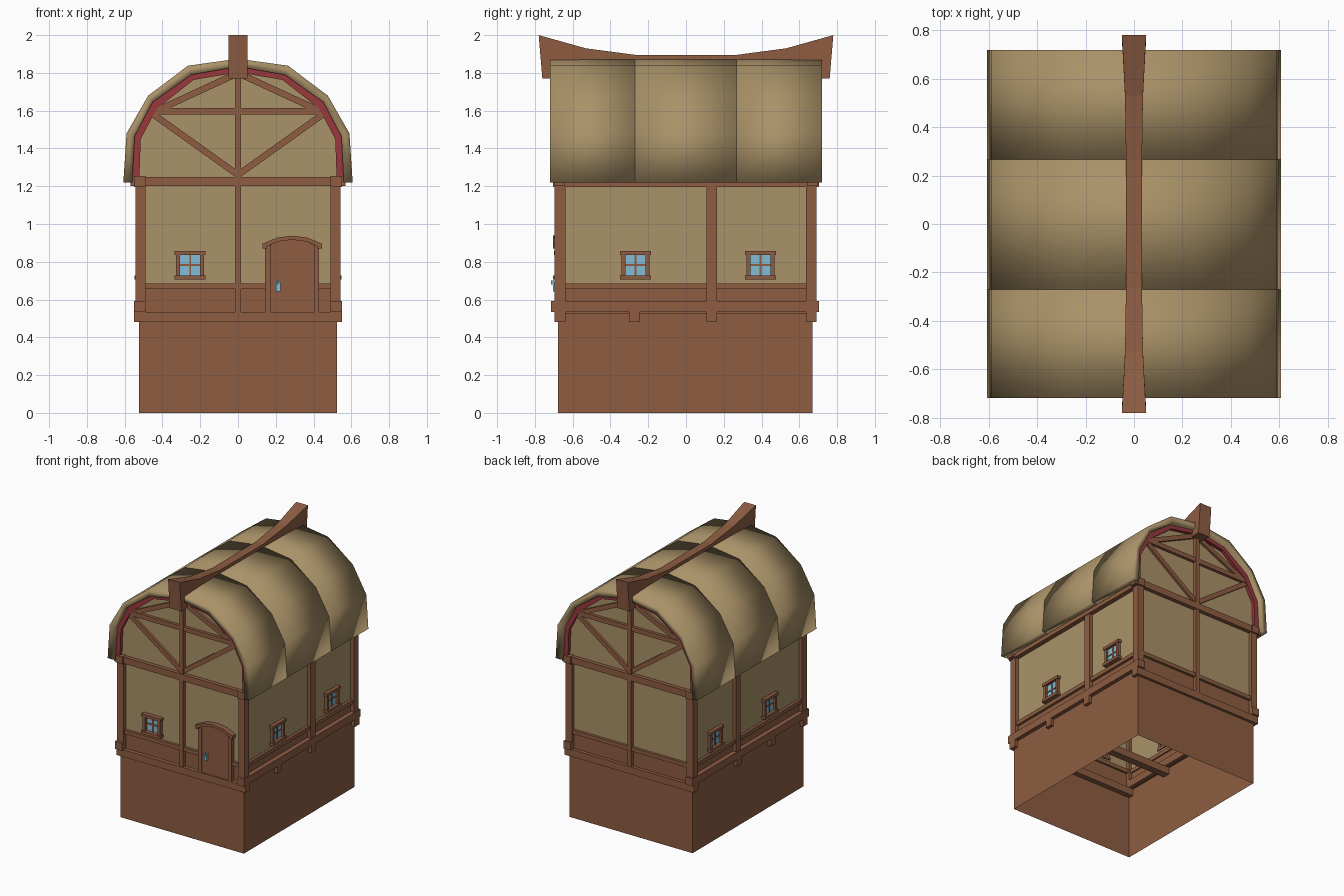
import bpy, bmesh

if "Cube" in bpy.data.objects:
    bpy.data.objects.remove(bpy.data.objects["Cube"])


def material(name, r, g, b):
    m = bpy.data.materials.new(name)
    lin = [((c / 255 + 0.055) / 1.055) ** 2.4 for c in (r, g, b)]
    m.diffuse_color = (*lin, 1)
    m.use_nodes = True
    m.node_tree.nodes["Principled BSDF"].inputs["Base Color"].default_value = m.diffuse_color
    return m


WOOD = material("brown_wood", 142, 93, 66)
TAN = material("straw_tan", 170, 146, 104)
RED = material("dark_red", 152, 56, 60)
BLUE = material("pane_blue", 132, 188, 214)


def finish(name, bm, mats, smooth=False, recalc=True):
    if recalc:
        bmesh.ops.recalc_face_normals(bm, faces=bm.faces)
    for f in bm.faces:
        f.smooth = smooth
    me = bpy.data.meshes.new(name)
    bm.to_mesh(me)
    bm.free()
    for m in mats:
        me.materials.append(m)
    ob = bpy.data.objects.new(name, me)
    bpy.context.collection.objects.link(ob)
    return ob


def loft(bm, rings, caps=True):
    """Skin closed rings of points, one after the other."""
    vs = [[bm.verts.new(p) for p in r] for r in rings]
    n = len(vs[0])
    for a, b in zip(vs, vs[1:]):
        for i in range(n):
            j = (i + 1) % n
            bm.faces.new((a[i], a[j], b[j], b[i]))
    if caps:
        bm.faces.new(vs[0][::-1])
        bm.faces.new(vs[-1])


def rect(x0, x1, y0, y1, z):
    return [(x0, y0, z), (x1, y0, z), (x1, y1, z), (x0, y1, z)]


def boxes(name, items, mat=WOOD, place=lambda x, y, z: (x, y, z)):
    bm = bmesh.new()
    for x0, x1, y0, y1, z0, z1 in items:
        loft(bm, [[place(*p) for p in rect(x0, x1, y0, y1, z)] for z in (z0, z1)])
    return finish(name, bm, [mat])


def prism(name, pts, y0, y1, mat=WOOD):
    bm = bmesh.new()
    loft(bm, [[(x, y, z) for x, z in pts] for y in (y0, y1)])
    return finish(name, bm, [mat])


def mirrored(half, cx=0):
    """Half profile, bottom to crown, made whole."""
    return [(cx + x, z) for x, z in half] + [(cx - x, z) for x, z in half[-2::-1]]


def arch(name, outer, inner, y0, y1, mat, cx=0, smooth=False):
    o, i = mirrored(outer, cx), mirrored(inner, cx)
    bm = bmesh.new()
    stations = [[(bm.verts.new((*[a[0], y, a[1]],)), bm.verts.new((b[0], y, b[1])))
                 for a, b in zip(o, i)] for y in (y0, y1)]
    s, t = stations
    for k in range(len(o) - 1):
        for e in (s, t):
            bm.faces.new((e[k][0], e[k + 1][0], e[k + 1][1], e[k][1]))
        for c in (0, 1):
            bm.faces.new((s[k][c], s[k + 1][c], t[k + 1][c], t[k][c]))
    for k in (0, -1):
        bm.faces.new((s[k][0], s[k][1], t[k][1], t[k][0]))
    return finish(name, bm, [mat], smooth)


# Open base skirt
bm = bmesh.new()
loft(bm, [rect(-.525, .525, -.678, .67, z) for z in (0, .53)], caps=False)
finish("base", bm, [WOOD], recalc=False)

# Walls: wooden lower band, plaster above
bm = bmesh.new()
loft(bm, [rect(-.515, .515, -.665, .665, z) for z in (.53, .66, 1.22)], caps=False)
for f in bm.faces:
    f.material_index = int(f.calc_center_median().z > .66)
finish("walls", bm, [WOOD, TAN], recalc=False)

# Floor joists, sills and wall plates
boxes("floor_joists", [(-.55, .55, y - .028, y + .028, .48, .535)
                       for y in (-.667, -.275, .137, .663)])
for s, side in ((-1, "left"), (1, "right")):
    x0, x1 = sorted((s * .49, s * .55))
    boxes(side + "_sill", [(x0, x1, -.715, .705, .535, .592)])
    boxes(side + "_wall_plate", [(x0, x1, -.705, .705, 1.197, 1.253)])
    x0, x1 = sorted((s * .49, s * .543))
    boxes(side + "_posts", [(x0, x1, y - .028, y + .028, .59, 1.2)
                            for y in (-.667, .137, .663)])
    x0, x1 = sorted((s * .505, s * .535))
    boxes(side + "_rail", [(x0, x1, -.65, .65, .655, .685)])

# Roof profiles, half sections
ROOF_OUT = [(.607, 1.22), (.59, 1.48), (.475, 1.68), (.265, 1.838), (0, 1.875)]
ROOF_IN = [(.56, 1.22), (.547, 1.465), (.452, 1.645), (.247, 1.79), (0, 1.833)]
TRIM_IN = [(.523, 1.22), (.515, 1.45), (.43, 1.61), (.235, 1.763), (0, 1.803)]


def brace(name, p, q, w, y0, y1):
    dx, dz = q[0] - p[0], q[1] - p[1]
    l = (dx * dx + dz * dz) ** .5
    nx, nz = -dz / l * w / 2, dx / l * w / 2
    prism(name, [(p[0] + nx, p[1] + nz), (q[0] + nx, q[1] + nz),
                 (q[0] - nx, q[1] - nz), (p[0] - nx, p[1] - nz)], y0, y1)


# Gable ends with timber framing
for s, end in ((-1, "front"), (1, "back")):
    def span(a, b):
        return sorted((s * a, s * b))
    bm = bmesh.new()
    pts = mirrored(TRIM_IN)
    f = bm.faces.new([bm.verts.new((x * 1.03, s * .665, z + .01)) for x, z in pts])
    f.normal_update()
    if f.normal.y * s < 0:
        f.normal_flip()
    finish(end + "_gable", bm, [TAN], recalc=False)
    arch(end + "_gable_trim", ROOF_IN, TRIM_IN, *span(.645, .69), RED)
    boxes(end + "_tie_beam", [(-.57, .57, *span(.64, .695), 1.2, 1.25)])
    boxes(end + "_middle_post", [(-.016, .016, *span(.65, .69), .535, 1.81)])
    boxes(end + "_rail", [(-.49, .49, *span(.65, .685), .655, .685)])
    boxes(end + "_collar_beam", [(-.45, .45, *span(.65, .687), 1.58, 1.615)])
    for m, side in ((-1, "left"), (1, "right")):
        brace(f"{end}_{side}_lower_brace", (0, 1.26), (m * .455, 1.585), .034, *span(.65, .683))
        brace(f"{end}_{side}_upper_brace", (m * .42, 1.605), (m * .03, 1.785), .034, *span(.65, .683))

# Three roof panels, softly shaded round the ends
for name, y0, y1 in (("front", -.72, -.27), ("middle", -.27, .267), ("back", .267, .72)):
    arch(name + "_roof_panel", ROOF_OUT, ROOF_IN, y0, y1, TAN, smooth=True)

# Sagging ridge beam, flared at both ends
half = [(.78, .05, 2.0, 1.77), (.53, .037, 1.93, 1.775), (.265, .033, 1.895, 1.78)]
stations = [(-y, w, t, b) for y, w, t, b in half] + half[::-1]
bm = bmesh.new()
loft(bm, [[(-w, y * .975, b), (w, y * .975, b), (w, y, t), (-w, y, t)]
          for y, w, t, b in stations])
finish("ridge_beam", bm, [WOOD])


# Windows: u along the wall, d outward from it
def window(name, u, place):
    boxes(name + "_frame", [
        (u - .082, u + .082, -.01, .04, .705, .727),
        (u - .082, u + .082, -.01, .035, .835, .857),
        (u - .074, u - .053, -.01, .028, .727, .835),
        (u + .053, u + .074, -.01, .028, .727, .835),
        (u - .005, u + .005, 0, .015, .727, .835),
        (u - .053, u + .053, 0, .014, .777, .787)], WOOD, place)
    boxes(name + "_panes", [(u - .054, u + .054, .002, .008, .726, .836)], BLUE, place)


window("front_window", -.253, lambda u, d, z: (u, -.665 - d, z))
for s, side in ((-1, "left"), (1, "right")):
    for end, y in (("front", -.268), ("back", .394)):
        window(f"{side}_{end}_window", y, lambda u, d, z, s=s: (s * (.515 + d * .8), u, z))

# Door with arched head, jambs, hood and handle
DX = .287
prism("door", mirrored([(.116, .535), (.116, .888), (.07, .91), (0, .92)], DX), -.685, -.66)
boxes("door_jambs", [(DX + m * .129 - .014, DX + m * .129 + .014, -.693, -.655, .535, .888)
                     for m in (-1, 1)])
arch("door_hood", [(.158, .87), (.158, .895), (.08, .928), (0, .938)],
     [(.133, .87), (.133, .882), (.075, .907), (0, .917)], -.705, -.655, WOOD, DX)
boxes("door_handle", [(.202, .224, -.705, -.68, .642, .692),
                      (.208, .218, -.715, -.70, .68, .7)], BLUE)
